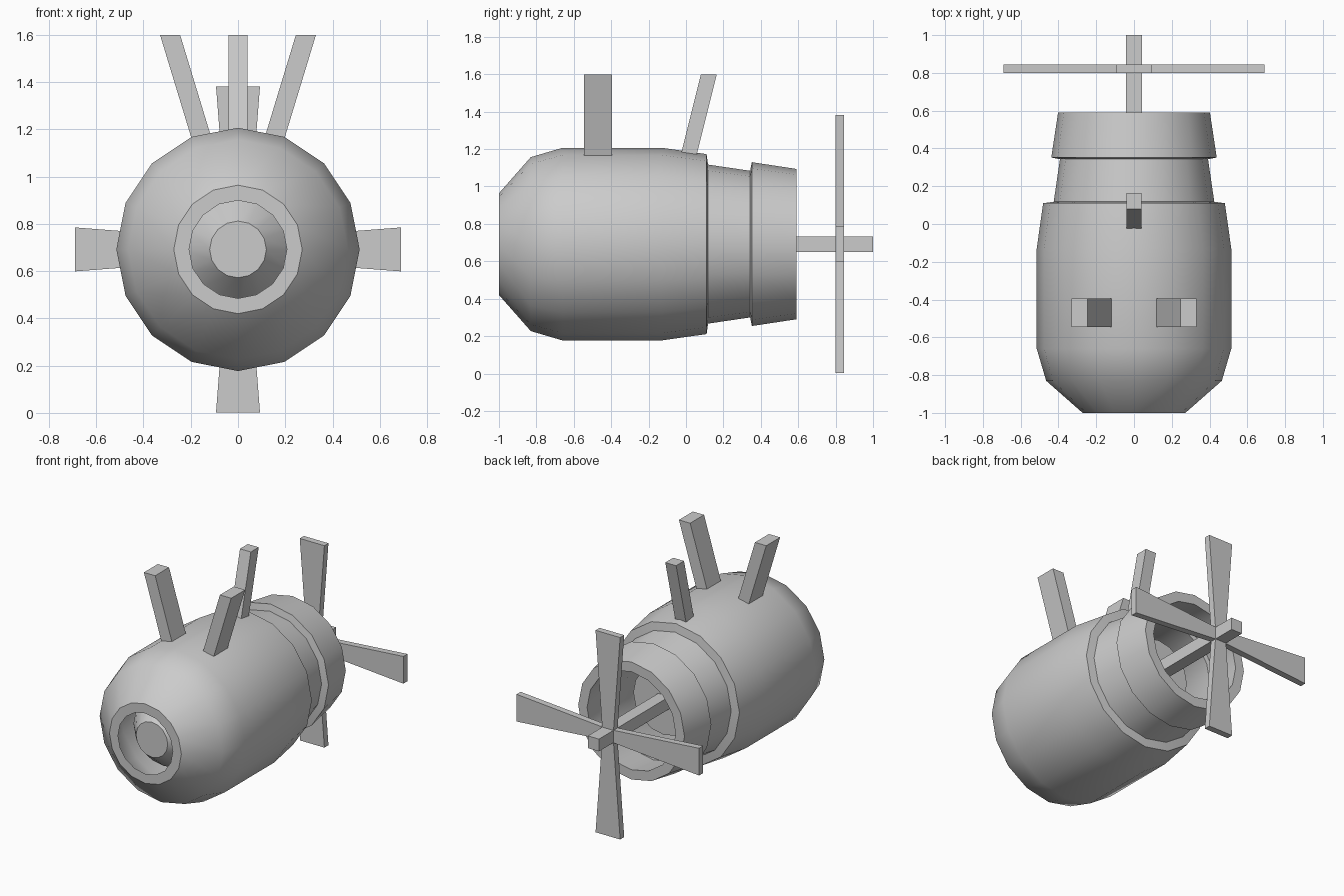
import bpy, bmesh
from math import sin, cos, tau, radians

if "Cube" in bpy.data.objects:
    bpy.data.objects.remove(bpy.data.objects["Cube"])

CZ = 0.692   # height of the hull axis
SIDES = 16


def finish(name, bm, smooth=False):
    bmesh.ops.recalc_face_normals(bm, faces=bm.faces[:])
    me = bpy.data.meshes.new(name)
    bm.to_mesh(me)
    bm.free()
    if smooth:
        me.shade_smooth()
        me.set_sharp_from_angle(angle=radians(38))
    ob = bpy.data.objects.new(name, me)
    bpy.context.collection.objects.link(ob)
    return ob


def lathe(name, profile, closed):
    """Spin (y, radius) points round the y axis; closed loop or capped ends."""
    bm = bmesh.new()
    rings = [[bm.verts.new((r * sin(tau * i / SIDES), y, CZ + r * cos(tau * i / SIDES)))
              for i in range(SIDES)] for y, r in profile]
    pairs = list(zip(rings, rings[1:]))
    if closed:
        pairs.append((rings[-1], rings[0]))
    else:
        bm.faces.new(rings[0])
        bm.faces.new(rings[-1])
    for a, b in pairs:
        for i in range(SIDES):
            j = (i + 1) % SIDES
            bm.faces.new((a[i], a[j], b[j], b[i]))
    return finish(name, bm, True)


def loft(name, lower, upper):
    """Solid between two four-point sections."""
    bm = bmesh.new()
    a = [bm.verts.new(p) for p in lower]
    b = [bm.verts.new(p) for p in upper]
    bm.faces.new(a)
    bm.faces.new(b)
    for i in range(4):
        j = (i + 1) % 4
        bm.faces.new((a[i], a[j], b[j], b[i]))
    return finish(name, bm)


def rect(x0, x1, y0, y1, z):
    return [(x0, y0, z), (x1, y0, z), (x1, y1, z), (x0, y1, z)]


# Hollow hull: outer skin front to back, then inner skin back to front
lathe("hull", [(-1, .272), (-.83, .465), (-.66, .515), (-.13, .515), (.11, .481),
               (.118, .425), (.343, .392), (.352, .438), (.59, .402),
               (.59, .335), (.35, .36), (.345, .33), (.12, .36), (-.13, .45),
               (-.64, .45), (-.8, .41), (-1, .207)], True)

# Inner core with a blunt nose, seen through both openings
lathe("core", [(-.93, .12), (-.8, .23), (.24, .23)], False)

# Square propeller shaft
S = 0.042
loft("shaft", [(x, .2, CZ + z) for x, z in ((-S, -S), (S, -S), (S, S), (-S, S))],
     [(x, 1.0, CZ + z) for x, z in ((-S, -S), (S, -S), (S, S), (-S, S))])

# Four flared propeller blades
for k in range(4):
    blade = loft(f"propeller_blade_{k + 1}", rect(-S, S, -.022, .022, .03),
                 rect(-.093, .093, -.022, .022, .69))
    blade.location = (0, .822, CZ)
    blade.rotation_euler = (0, k * tau / 4, 0)

# Pair of splayed front struts
for s, side in ((1, "right"), (-1, "left")):
    loft(f"front_strut_{side}", rect(s * .093, s * .178, -.545, -.395, 1.1),
         rect(s * .245, s * .33, -.545, -.395, 1.6))

# Single rear strut leaning back
loft("rear_strut", rect(-.041, .041, -.04, .045, 1.12), rect(-.041, .041, .08, .165, 1.6))
